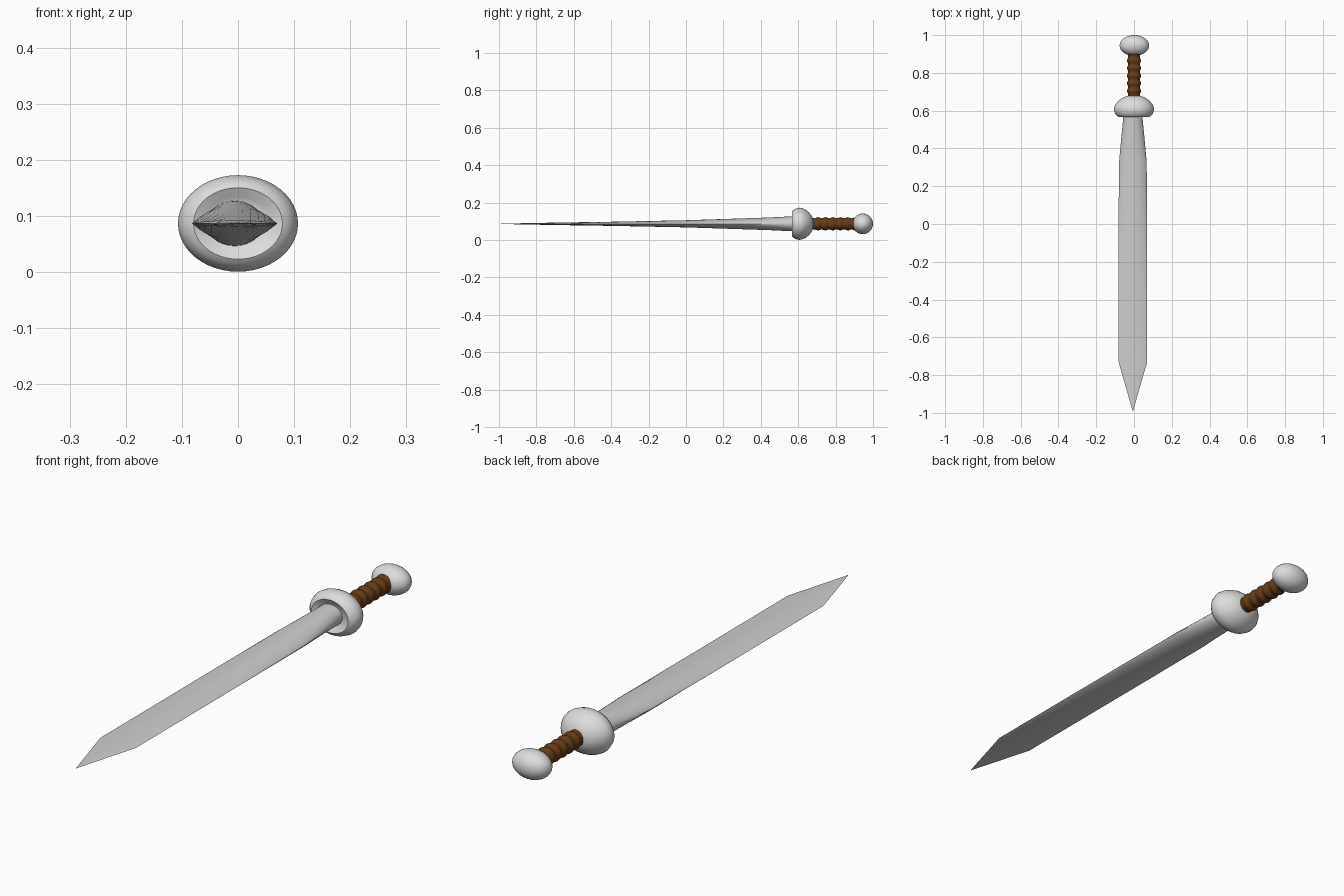
import bpy
import bmesh
from math import sin, cos, pi, radians, copysign

cube = bpy.data.objects.get("Cube")
if cube:
    bpy.data.objects.remove(cube, do_unlink=True)

MID = 0.087  # height of the sword's long axis


def material(name, colour):
    mat = bpy.data.materials.new(name)
    mat.use_nodes = True
    mat.diffuse_color = (*colour, 1)
    mat.node_tree.nodes["Principled BSDF"].inputs["Base Color"].default_value = (*colour, 1)
    return mat


steel = material("blade steel", (0.62, 0.62, 0.62))
silver = material("polished fittings", (0.72, 0.72, 0.72))
leather = material("brown leather", (0.13, 0.045, 0.008))


def loft(name, sections, mat, angle=35):
    """Skin a list of equal-length point rings and close both ends."""
    bm = bmesh.new()
    rings = [[bm.verts.new(p) for p in ring] for ring in sections]
    n = len(rings[0])
    for a, b in zip(rings, rings[1:]):
        for i in range(n):
            j = (i + 1) % n
            bm.faces.new((a[i], a[j], b[j], b[i]))
    bm.faces.new(rings[0])
    bm.faces.new(rings[-1])
    bmesh.ops.recalc_face_normals(bm, faces=bm.faces)
    mesh = bpy.data.meshes.new(name)
    bm.to_mesh(mesh)
    bm.free()
    mesh.materials.append(mat)
    obj = bpy.data.objects.new(name, mesh)
    bpy.context.collection.objects.link(obj)
    bpy.ops.object.select_all(action="DESELECT")
    obj.select_set(True)
    bpy.context.view_layer.objects.active = obj
    bpy.ops.object.shade_smooth_by_angle(angle=radians(angle))
    return obj


def ring(y, w, h, power=1.0, cx=0.0, n=32):
    """Oval across the long axis; a higher power pinches it to two edges."""
    points = []
    for i in range(n):
        a = 2 * pi * i / n
        s = sin(a)
        points.append((cx + w * cos(a), y, MID + h * copysign(abs(s) ** power, s)))
    return points


# Blade: oval at the root, thinning to a flat double edge and a point
stations = [
    (0.60, 0.050, 0.041, 1.0),
    (0.55, 0.052, 0.039, 1.0),
    (0.45, 0.062, 0.034, 1.2),
    (0.33, 0.073, 0.030, 1.5),
    (0.00, 0.076, 0.019, 1.6),
    (-0.40, 0.076, 0.011, 1.6),
    (-0.73, 0.076, 0.006, 1.6),
    (-0.99, 0.001, 0.001, 1.0),
]
loft("blade", [ring(y, w, h, p, cx=-0.006) for y, w, h, p in stations], steel)

# Guard: domed towards the grip, with a shallow recess facing the blade
guard = [(0.580, 0.45), (0.575, 0.55), (0.566, 0.74), (0.572, 0.84), (0.585, 0.94),
         (0.605, 1.0), (0.622, 0.97), (0.640, 0.87), (0.658, 0.71), (0.672, 0.50),
         (0.680, 0.28)]
loft("guard", [ring(y, 0.107 * r, 0.086 * r, n=48) for y, r in guard], silver)

# Grip: wrapped leather with rounded ridges
STEPS = 48
grip = []
for i in range(STEPS + 1):
    t = i / STEPS
    r = 0.0325 + 0.003 * cos(t * 6 * 2 * pi)
    grip.append(ring(0.665 + 0.24 * t, r * 1.04, r))
loft("grip", grip, leather, 60)

# Pommel: flattened ball
bpy.ops.mesh.primitive_uv_sphere_add(segments=40, ring_count=20, radius=1, location=(0.002, 0.945, MID))
pommel = bpy.context.object
pommel.name = "pommel"
pommel.scale = (0.078, 0.055, 0.055)
pommel.data.materials.append(silver)
bpy.ops.object.shade_smooth()
